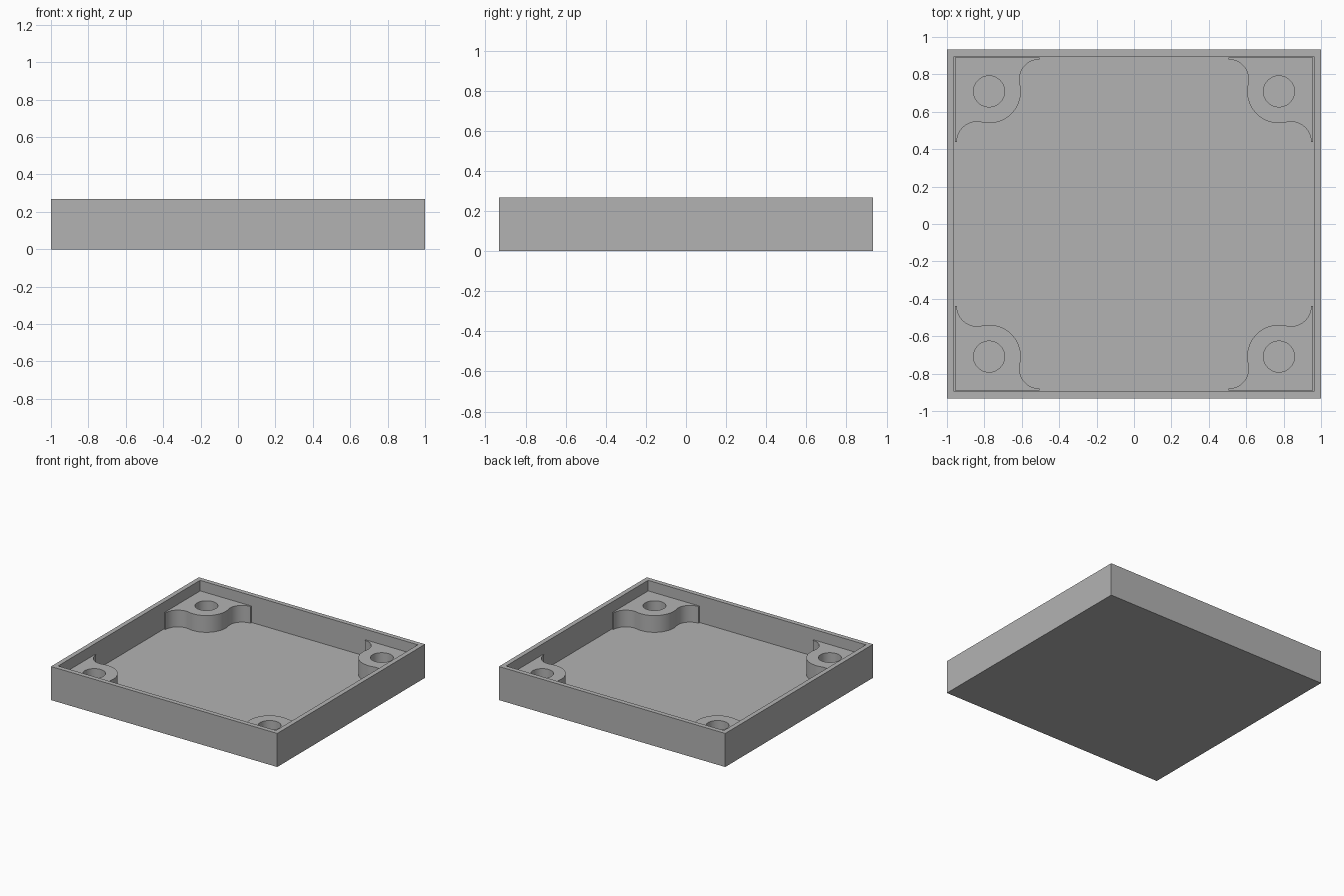
import bpy, bmesh
from math import radians, sin, cos, atan2, sqrt, tau
from mathutils import Vector

WIDTH, DEPTH, HEIGHT = 2.0, 1.866, 0.268
WALL = 0.053
FLOOR = 0.053
BOSS_TOP = 0.187
BOSS_CENTRE, BOSS_R, HOLE_R = Vector((0.775, 0.709)), 0.17, 0.083
FILLET_R = 0.107
EMBED = 0.01

cube = bpy.data.objects.get("Cube")
if cube:
    bpy.data.objects.remove(cube, do_unlink=True)

GREY = (0.45, 0.45, 0.45, 1.0)
grey = bpy.data.materials.new("plain grey")
grey.use_nodes = True
grey.diffuse_color = GREY
grey.node_tree.nodes["Principled BSDF"].inputs["Base Color"].default_value = GREY


def make_object(name, bm):
    bmesh.ops.recalc_face_normals(bm, faces=bm.faces)
    mesh = bpy.data.meshes.new(name)
    bm.to_mesh(mesh)
    bm.free()
    mesh.materials.append(grey)
    obj = bpy.data.objects.new(name, mesh)
    bpy.context.collection.objects.link(obj)
    return obj


def arc(centre, radius, start, end, steps):
    angles = [start + (end - start) * i / steps for i in range(steps + 1)]
    return [centre + radius * Vector((cos(a), sin(a))) for a in angles]


def add_loop(bm, points, z):
    verts = [bm.verts.new((p.x, p.y, z)) for p in points]
    return [bm.edges.new((v, verts[(i + 1) % len(verts)])) for i, v in enumerate(verts)]


# Tray: a box whose top is inset to leave the rim, then sunk to the floor
bm = bmesh.new()
bmesh.ops.create_cube(bm, size=1)
bmesh.ops.scale(bm, vec=(WIDTH, DEPTH, HEIGHT), verts=bm.verts)
bmesh.ops.translate(bm, vec=(0, 0, HEIGHT / 2), verts=bm.verts)
top = max(bm.faces, key=lambda f: f.calc_center_median().z)
bmesh.ops.inset_individual(bm, faces=[top], thickness=WALL)
pocket = bmesh.ops.extrude_discrete_faces(bm, faces=[top])["faces"][0]
bmesh.ops.translate(bm, vec=(0, 0, FLOOR - HEIGHT), verts=pocket.verts)
make_object("tray", bm)

# Corner boss outline: round boss blended into both walls by tangent fillets
inner_x, inner_y = WIDTH / 2 - WALL, DEPTH / 2 - WALL
reach = BOSS_R + FILLET_R
dy = inner_y - FILLET_R - BOSS_CENTRE.y
back_fillet = BOSS_CENTRE + Vector((-sqrt(reach**2 - dy**2), dy))
dx = inner_x - FILLET_R - BOSS_CENTRE.x
side_fillet = BOSS_CENTRE + Vector((dx, -sqrt(reach**2 - dx**2)))
to_back = back_fillet - BOSS_CENTRE
to_side = side_fillet - BOSS_CENTRE
back_angle = atan2(to_back.y, to_back.x)
side_angle = atan2(to_side.y, to_side.x) + tau
half_turn = radians(180)

outline = arc(back_fillet, FILLET_R, half_turn / 2, back_angle - half_turn, 14)
outline += arc(BOSS_CENTRE, BOSS_R, back_angle, side_angle, 24)[1:]
outline += arc(side_fillet, FILLET_R, side_angle - half_turn, 0, 14)[1:]
outline += [Vector((inner_x + EMBED, side_fillet.y)),
            Vector((inner_x + EMBED, inner_y + EMBED)),
            Vector((back_fillet.x, inner_y + EMBED))]
hole = arc(BOSS_CENTRE, HOLE_R, 0, tau, 40)[:-1]

# Corner bosses: fill the outline around the screw hole, extrude and mirror
bm = bmesh.new()
edges = add_loop(bm, outline, FLOOR) + add_loop(bm, hole, FLOOR)
bmesh.ops.triangle_fill(bm, use_beauty=True, use_dissolve=False, edges=edges)
raised = bmesh.ops.extrude_face_region(bm, geom=bm.faces[:], use_keep_orig=True)["geom"]
bmesh.ops.translate(bm, vec=(0, 0, BOSS_TOP - FLOOR),
                    verts=[g for g in raised if isinstance(g, bmesh.types.BMVert)])
bosses = make_object("corner_bosses", bm)

bpy.ops.object.select_all(action='DESELECT')
bosses.select_set(True)
bpy.context.view_layer.objects.active = bosses
bpy.ops.object.shade_smooth_by_angle(angle=radians(30))
mirror = bosses.modifiers.new("four corners", 'MIRROR')
mirror.use_axis = (True, True, False)
mirror.use_mirror_merge = False
